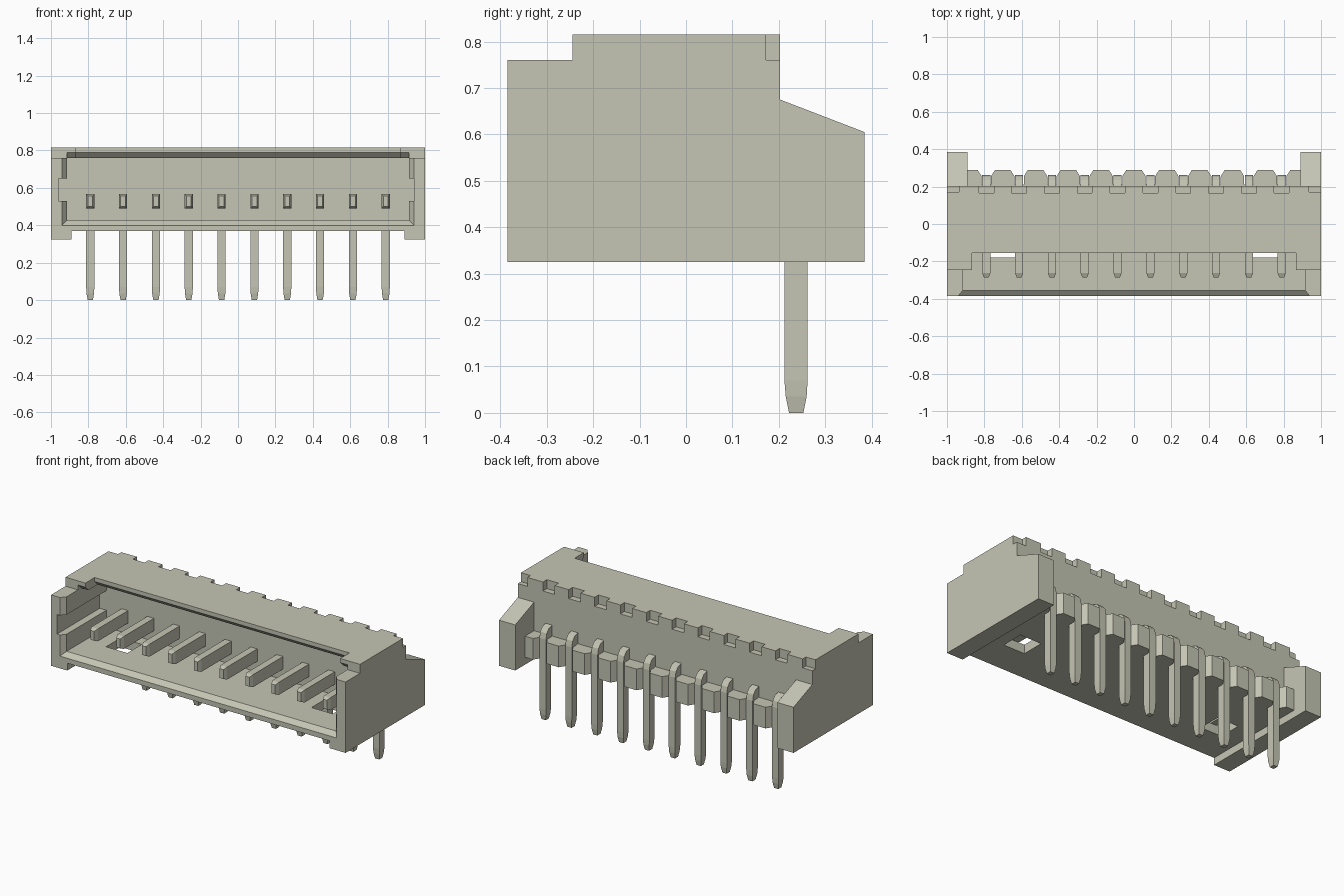
import bpy, bmesh
from mathutils import Vector

cube = bpy.data.objects.get("Cube")
if cube:
    bpy.data.objects.remove(cube, do_unlink=True)


def material(name, rgb):
    mat = bpy.data.materials.new(name)
    mat.use_nodes = True
    mat.diffuse_color = (*rgb, 1)
    mat.node_tree.nodes["Principled BSDF"].inputs["Base Color"].default_value = (*rgb, 1)
    return mat


BEIGE = material("warm grey beige", (0.56, 0.565, 0.46))
PITCH = 0.1755
PIN_X = [(i - 4.5) * PITCH for i in range(10)]


def to_object(name, bm):
    bmesh.ops.recalc_face_normals(bm, faces=bm.faces)
    mesh = bpy.data.meshes.new(name)
    bm.to_mesh(mesh)
    bm.free()
    mesh.materials.append(BEIGE)
    obj = bpy.data.objects.new(name, mesh)
    bpy.context.collection.objects.link(obj)
    return obj


def prism(name, profile, lo, hi, axis="x"):
    """Extrude a (y, z) profile along x, or an (x, y) profile along z."""
    bm = bmesh.new()
    place = (lambda a, b, t: (t, a, b)) if axis == "x" else (lambda a, b, t: (a, b, t))
    face = bm.faces.new([bm.verts.new(place(a, b, lo)) for a, b in profile])
    out = bmesh.ops.extrude_face_region(bm, geom=[face])
    shift = Vector(place(0, 0, hi - lo))
    moved = [g for g in out["geom"] if isinstance(g, bmesh.types.BMVert)]
    bmesh.ops.translate(bm, verts=moved, vec=shift)
    return to_object(name, bm)


def box(name, x0, x1, y0, y1, z0, z1):
    return prism(name, [(y0, z0), (y1, z0), (y1, z1), (y0, z1)], x0, x1)


def loft(name, rings):
    """Skin a row of four-cornered rings into a closed bar."""
    bm = bmesh.new()
    rows = [[bm.verts.new(p) for p in ring] for ring in rings]
    for a, b in zip(rows, rows[1:]):
        for i in range(4):
            j = (i + 1) % 4
            bm.faces.new((a[i], a[j], b[j], b[i]))
    bm.faces.new(rows[0])
    bm.faces.new(rows[-1])
    return to_object(name, bm)


def cut(target, cutter):
    cutter.hide_render = True
    mod = target.modifiers.new("cut", "BOOLEAN")
    mod.operation = "DIFFERENCE"
    mod.solver = "EXACT"
    mod.object = cutter
    bpy.context.view_layer.objects.active = target
    bpy.ops.object.modifier_apply(modifier=mod.name)
    bpy.data.objects.remove(cutter, do_unlink=True)


# Housing: side profile extruded to full width
housing = prism("housing", [
    (-0.385, 0.325), (0.385, 0.325), (0.385, 0.605), (0.203, 0.675),
    (0.203, 0.815), (-0.245, 0.815), (-0.245, 0.76), (-0.385, 0.76)], -1, 1)

# Space between the rear wings, and the raised underside between the feet
cut(housing, box("cutter", -0.89, 0.89, 0.203, 0.5, 0.2, 0.9))
cut(housing, box("cutter", -0.89, 0.89, -0.5, 0.5, 0.2, 0.37))

# Cavity, open front and recessed roof edge
cut(housing, box("cutter", -0.915, 0.915, -0.5, 0.03, 0.425, 0.76))
cut(housing, box("cutter", -0.915, 0.915, -0.5, -0.245, 0.7, 0.9))
cut(housing, box("cutter", -0.865, 0.865, -0.5, -0.155, 0.7, 0.9))

# Chamfered mouth
def mouth(y, half, bottom):
    return [(-half, y, bottom), (half, y, bottom), (half, y, 0.9), (-half, y, 0.9)]

chamfer = loft("cutter", [mouth(-0.395, 0.948, 0.392), mouth(-0.355, 0.915, 0.425)])
cut(housing, chamfer)

# Chamfer under the roof edge
for y, half in ((-0.155, 0.865), (-0.245, 0.915)):
    cut(housing, prism("cutter", [(y - 0.01, 0.74), (y + 0.05, 0.74), (y - 0.01, 0.8)],
                       -half, half))

# Keying grooves in the side walls
cut(housing, box("cutter", -0.96, -0.9, -0.5, 0.03, 0.53, 0.65))
cut(housing, box("cutter", 0.9, 0.94, -0.5, 0.03, 0.53, 0.65))

# Notches along the rear top edge, corner notches and floor openings
for x in PIN_X:
    cut(housing, box("cutter", x - 0.04, x + 0.04, 0.165, 0.3, 0.76, 0.9))
for s in (-1, 1):
    a, b = sorted((s * 0.935, s * 1.1))
    cut(housing, box("cutter", a, b, 0.172, 0.3, 0.76, 0.9))
    a, b = sorted((s * 0.625, s * 0.77))
    cut(housing, box("cutter", a, b, -0.18, -0.04, 0.3, 0.5))

# Rear spacer blocks between the pins
edges = [-0.89] + [x + d for x in PIN_X for d in (-0.025, 0.025)] + [0.89]
for n in range(0, len(edges), 2):
    a, b = edges[n], edges[n + 1]
    ca = 0 if n == 0 else 0.022
    cb = 0 if n == len(edges) - 2 else 0.022
    plan = [(a, 0.203), (b, 0.203), (b, 0.255), (b - cb, 0.29), (a + ca, 0.29), (a, 0.255)]
    prism(f"rear_spacer_{n // 2 + 1}", plan, 0.37, 0.5, "z")

# Bridge behind each pin, joining the spacers
box("spacer_bridge", -0.88, 0.88, 0.2, 0.212, 0.37, 0.5)


# Bent pins: tapered contact, rounded elbow, tapered leg
def pin(name, x):
    # each station: outer (y, z), inner (y, z), half width
    stations = [
        ((-0.285, 0.557), (-0.285, 0.5), 0.013),
        ((-0.262, 0.567), (-0.262, 0.49), 0.022),
        ((0.205, 0.567), (0.205, 0.49), 0.022),
        ((0.235, 0.558), (0.21, 0.487), 0.022),
        ((0.254, 0.535), (0.212, 0.483), 0.022),
        ((0.262, 0.5), (0.212, 0.475), 0.022),
        ((0.262, 0.07), (0.212, 0.07), 0.022),
        ((0.26, 0.035), (0.215, 0.035), 0.02),
        ((0.253, 0), (0.222, 0), 0.014)]
    return loft(name, [[(x - w, *o), (x + w, *o), (x + w, *i), (x - w, *i)]
                       for o, i, w in stations])

for n, x in enumerate(PIN_X):
    pin(f"pin_{n + 1}", x)
